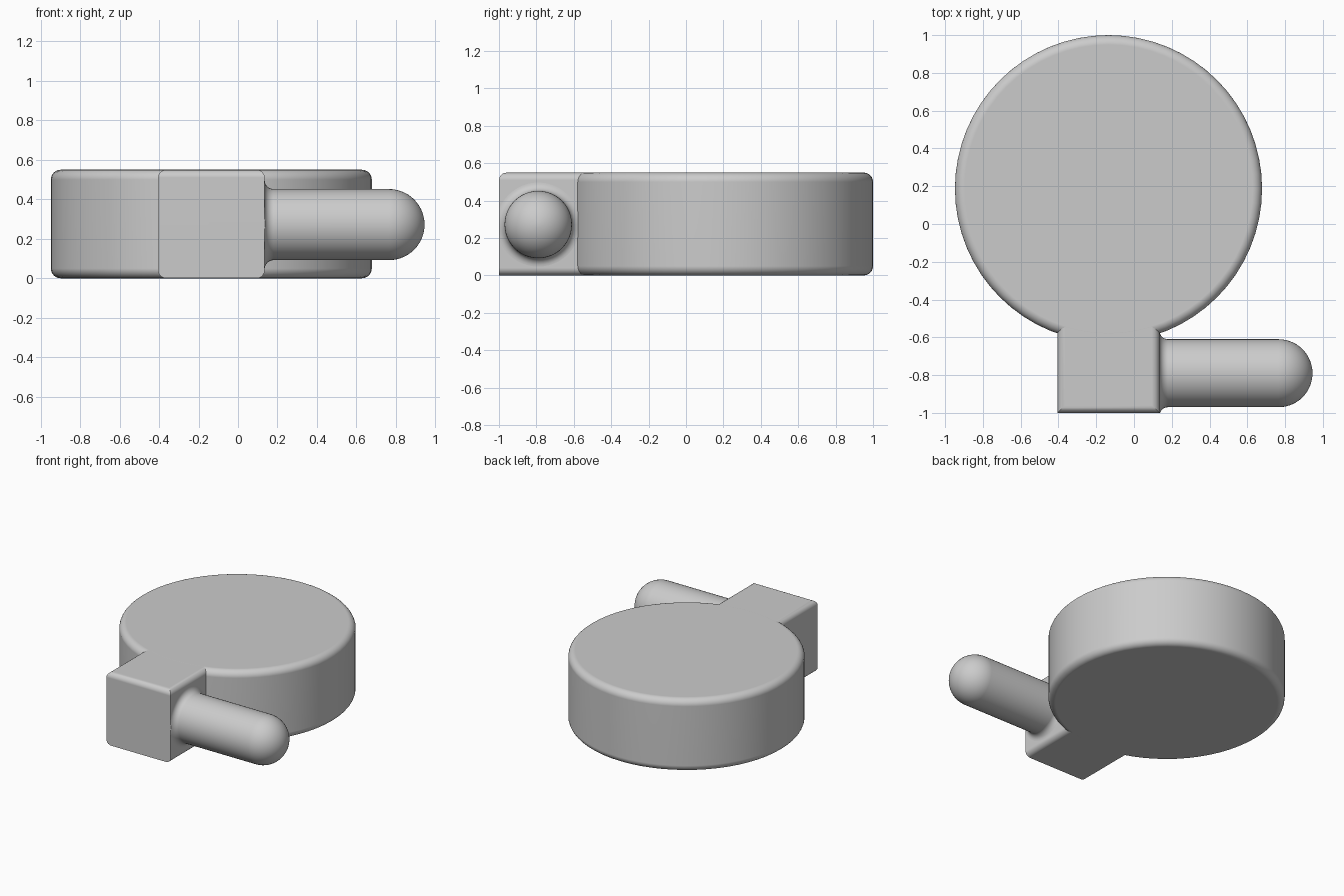
import bpy, bmesh
from math import sin, cos, pi
from mathutils import Matrix, Vector

cube = bpy.data.objects.get("Cube")
if cube:
    bpy.data.objects.remove(cube)

HEIGHT = 0.55
EDGE = 0.05
CENTRE_X = -0.135

grey = bpy.data.materials.new("plain_grey")
grey.use_nodes = True
colour = (0.6, 0.6, 0.6, 1)
grey.diffuse_color = colour
grey.node_tree.nodes["Principled BSDF"].inputs["Base Color"].default_value = colour


def finish(name, bm):
    """Turn a bmesh into a smooth object with flat large faces."""
    bmesh.ops.recalc_face_normals(bm, faces=bm.faces)
    mesh = bpy.data.meshes.new(name)
    bm.to_mesh(mesh)
    bm.free()
    mesh.materials.append(grey)
    obj = bpy.data.objects.new(name, mesh)
    bpy.context.collection.objects.link(obj)
    bpy.ops.object.select_all(action="DESELECT")
    obj.select_set(True)
    bpy.context.view_layer.objects.active = obj
    bpy.ops.object.shade_smooth_by_angle(angle=pi / 5)
    weighted = obj.modifiers.new("flat_faces", "WEIGHTED_NORMAL")
    weighted.keep_sharp = True
    return obj


def arc(cx, cr, radius, start, end, steps=8):
    """Points (along, radius) on an arc."""
    angles = [start + (end - start) * i / steps for i in range(steps + 1)]
    return [(cx + radius * cos(a), cr + radius * sin(a)) for a in angles]


def lathe(profile, matrix, steps):
    """Spin (along, radius) points round the local z axis."""
    bm = bmesh.new()
    verts = [bm.verts.new((r, 0, a)) for a, r in profile]
    edges = [bm.edges.new(pair) for pair in zip(verts, verts[1:])]
    bmesh.ops.spin(bm, geom=verts + edges, cent=(0, 0, 0), axis=(0, 0, 1),
                   angle=2 * pi, steps=steps, use_duplicate=False)
    bmesh.ops.remove_doubles(bm, verts=bm.verts, dist=0.0001)
    bmesh.ops.transform(bm, matrix=matrix, verts=bm.verts)
    return bm


# Round body with softened rims
radius = 0.813
bm = bmesh.new()
bmesh.ops.create_cone(bm, cap_ends=True, segments=64, radius1=radius,
                      radius2=radius, depth=HEIGHT)
bmesh.ops.translate(bm, verts=bm.verts, vec=(CENTRE_X, 1 - radius, HEIGHT / 2))
rims = [e for e in bm.edges if abs(e.verts[0].co.z - e.verts[1].co.z) < 0.01]
bmesh.ops.bevel(bm, geom=rims, offset=EDGE, segments=6, profile=0.5, affect="EDGES")
finish("round_body", bm)

# Neck block: long edges and upper front edge are softened
bm = bmesh.new()
bmesh.ops.create_cube(bm, size=1)
bmesh.ops.scale(bm, verts=bm.verts, vec=(0.54, 0.7, HEIGHT - 0.001))
bmesh.ops.translate(bm, verts=bm.verts, vec=(CENTRE_X, -0.65, HEIGHT / 2))
soft = []
for e in bm.edges:
    direction = e.verts[0].co - e.verts[1].co
    middle = (e.verts[0].co + e.verts[1].co) / 2
    if abs(direction.y) > 0.1 or (middle.y < -0.9 and middle.z > 0.5):
        soft.append(e)
bmesh.ops.bevel(bm, geom=soft, offset=0.04, segments=5, profile=0.5, affect="EDGES")
finish("neck_block", bm)

# Side handle: flared root, straight shaft, domed tip
shaft, flare, root, tip = 0.18, 0.045, 0.135, 0.945
profile = arc(root + flare, shaft + flare, flare, pi, 1.5 * pi)
profile += arc(tip - shaft, 0, shaft, pi / 2, 0, 14)
place = Matrix.Translation(Vector((0, -0.79, 0.272))) @ Matrix.Rotation(pi / 2, 4, "Y")
bm = lathe(profile, place, 48)
for v in bm.verts:
    v.co.y = max(v.co.y, -1)
finish("side_handle", bm)
